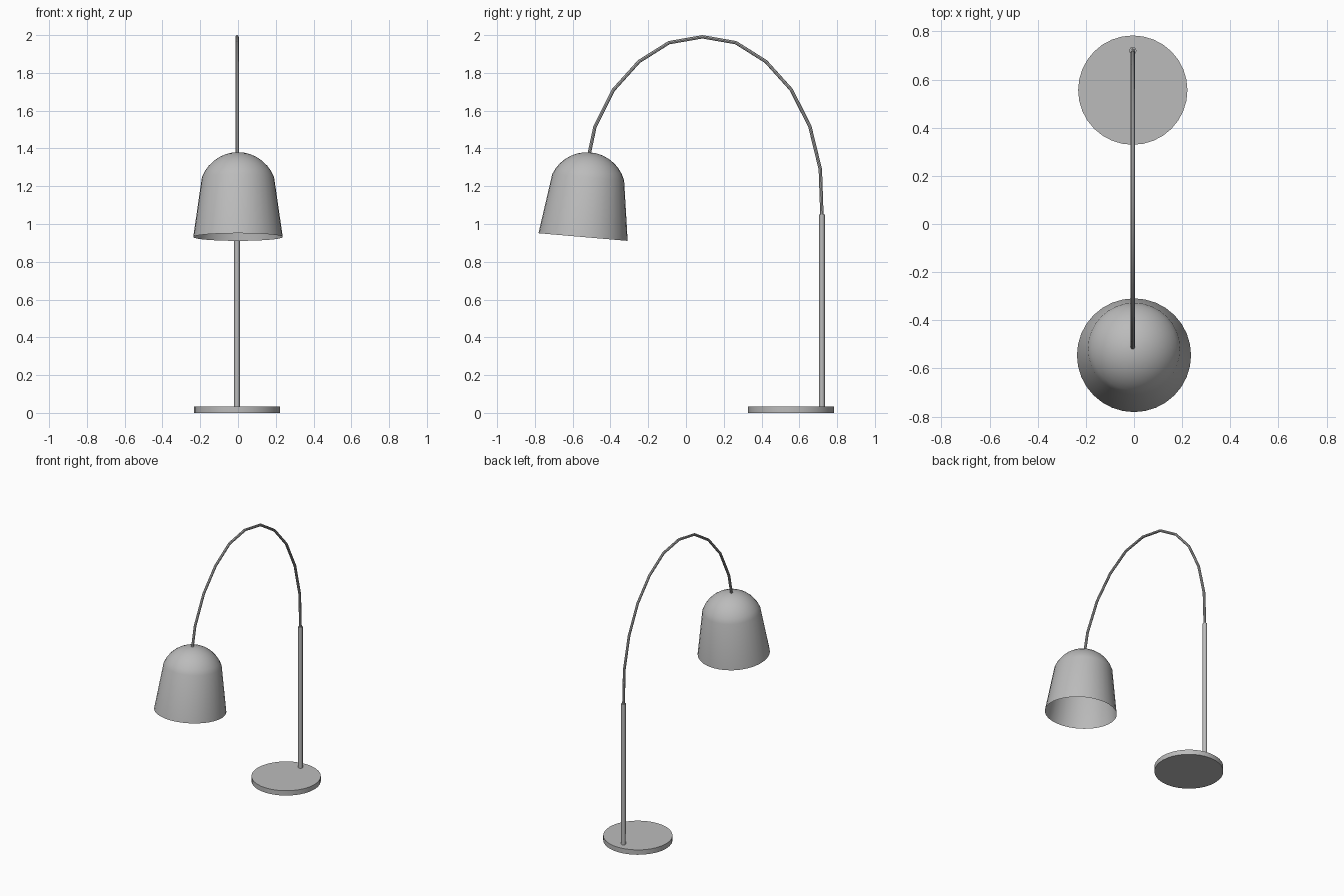
import bpy, bmesh, math
from mathutils import Matrix, Vector

if "Cube" in bpy.data.objects:
    bpy.data.objects.remove(bpy.data.objects["Cube"], do_unlink=True)

GREY = (0.5, 0.5, 0.5, 1)
mat = bpy.data.materials.new("grey metal")
mat.use_nodes = True
mat.diffuse_color = GREY
mat.node_tree.nodes["Principled BSDF"].inputs["Base Color"].default_value = GREY

AXIS_X = -0.005   # stand sits a hair off centre
POLE_Y = 0.72


def finish(obj):
    obj.data.materials.append(mat)
    bpy.ops.object.select_all(action='DESELECT')
    obj.select_set(True)
    bpy.context.view_layer.objects.active = obj
    bpy.ops.object.shade_smooth_by_angle(angle=math.radians(30))


def cylinder(name, radius, bottom, top, y, sides):
    bpy.ops.mesh.primitive_cylinder_add(
        vertices=sides, radius=radius, depth=top - bottom,
        location=(AXIS_X, y, (bottom + top) / 2))
    obj = bpy.context.object
    obj.name = name
    finish(obj)


# Round foot and upright pole
cylinder("base", 0.227, 0, 0.035, 0.556, 32)
cylinder("pole", 0.015, 0.03, 1.05, POLE_Y, 16)

# Arched arm: one half of the arc, mirrored about its crown, then the lamp end
CROWN_Y = 0.087
half = [(0.624, 1.29), (0.569, 1.515), (0.471, 1.71), (0.336, 1.86), (0.177, 1.96)]
arc = [(POLE_Y, 1.03)]
arc += [(CROWN_Y + d, z) for d, z in half]
arc += [(CROWN_Y, 1.991)]
arc += [(CROWN_Y - d, z) for d, z in reversed(half[1:])]
arc += [(-0.513, 1.37)]

curve = bpy.data.curves.new("arm", 'CURVE')
curve.dimensions = '3D'
curve.bevel_depth = 0.009
curve.bevel_resolution = 2
curve.use_fill_caps = True
spline = curve.splines.new('POLY')
spline.points.add(len(arc) - 1)
for point, (y, z) in zip(spline.points, arc):
    point.co = (AXIS_X, y, z, 1)
arm = bpy.data.objects.new("arm", curve)
bpy.context.collection.objects.link(arm)
bpy.ops.object.select_all(action='DESELECT')
arm.select_set(True)
bpy.context.view_layer.objects.active = arm
bpy.ops.object.convert(target='MESH')
finish(bpy.context.object)

# Lampshade: flared open wall with a spherical cap, spun about its axis
RIM, SHOULDER, WALL, DOME, STEPS = 0.237, 0.191, 0.318, 0.132, 7
cap_radius = (SHOULDER ** 2 + DOME ** 2) / (2 * DOME)
sweep = math.asin(SHOULDER / cap_radius)
profile = [(RIM, 0), (SHOULDER, WALL)]
for i in range(1, STEPS + 1):
    a = sweep * (1 - i / STEPS)
    profile.append((cap_radius * math.sin(a),
                    WALL + DOME - cap_radius * (1 - math.cos(a))))

bm = bmesh.new()
verts = [bm.verts.new((r, 0, z)) for r, z in profile]
edges = [bm.edges.new(pair) for pair in zip(verts, verts[1:])]
bmesh.ops.spin(bm, geom=verts + edges, cent=(0, 0, 0), axis=(0, 0, 1),
               angle=math.tau, steps=32, use_merge=False)
bmesh.ops.remove_doubles(bm, verts=bm.verts, dist=0.0005)
bmesh.ops.recalc_face_normals(bm, faces=bm.faces)
# Make sure the crown faces outward
bm.faces.ensure_lookup_table()
crown = max(bm.faces, key=lambda f: f.calc_center_median().z)
if crown.normal.z < 0:
    bmesh.ops.reverse_faces(bm, faces=bm.faces)
mesh = bpy.data.meshes.new("lampshade")
bm.to_mesh(mesh)
bm.free()
shade = bpy.data.objects.new("lampshade", mesh)
bpy.context.collection.objects.link(shade)
shade.matrix_world = (Matrix.Translation(Vector((0, -0.545, 0.931)))
                      @ Matrix.Rotation(math.radians(-4.9), 4, 'X'))
finish(shade)
